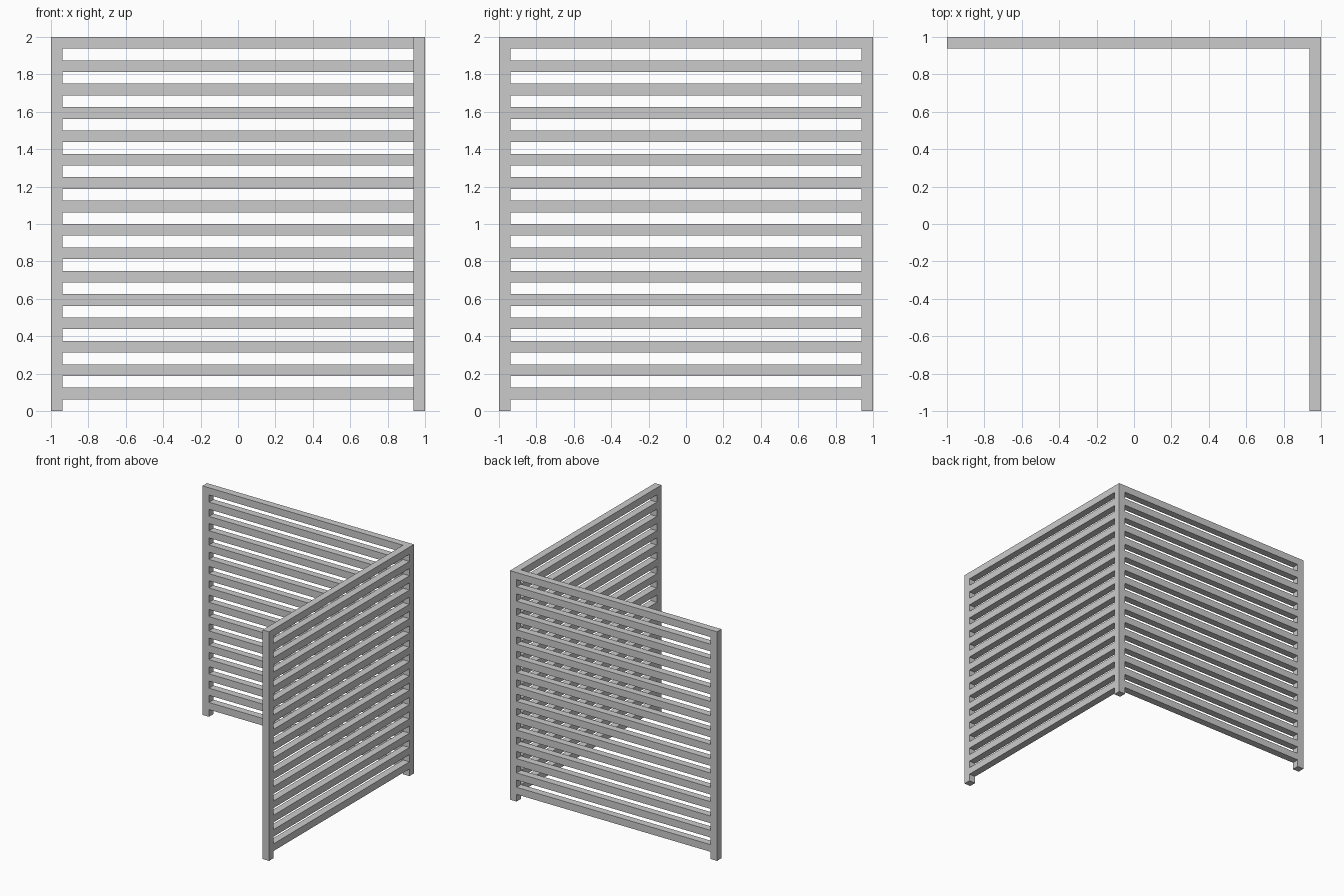
import bpy

if "Cube" in bpy.data.objects:
    bpy.data.objects.remove(bpy.data.objects["Cube"])

T = 0.0625          # thickness of every bar
PITCH = 2 * T       # vertical spacing of slats
COUNT = 16


def box(name, lo, hi):
    """Axis-aligned box between two corners."""
    centre = [(a + b) / 2 for a, b in zip(lo, hi)]
    bpy.ops.mesh.primitive_cube_add(size=1, location=centre)
    ob = bpy.context.object
    ob.name = name
    ob.scale = [b - a for a, b in zip(lo, hi)]
    bpy.ops.object.transform_apply(location=False, rotation=False, scale=True)
    return ob


def slats(name, lo, hi):
    """Bottom slat repeated up the panel."""
    ob = box(name, (*lo, T), (*hi, 2 * T))
    arr = ob.modifiers.new("stack", 'ARRAY')
    arr.count = COUNT
    arr.use_relative_offset = False
    arr.use_constant_offset = True
    arr.constant_offset_displace = (0, 0, PITCH)


# Three full-height posts: back left, shared corner, front right
for name, x, y in (("back_left_post", -1, 1 - T),
                   ("corner_post", 1 - T, 1 - T),
                   ("front_right_post", 1 - T, -1)):
    box(name, (x, y, 0), (x + T, y + T, 2))

# Horizontal slats of the two panels
slats("back_slats", (-1 + T, 1 - T), (1 - T, 1))
slats("right_slats", (1 - T, -1 + T), (1, 1 - T))
